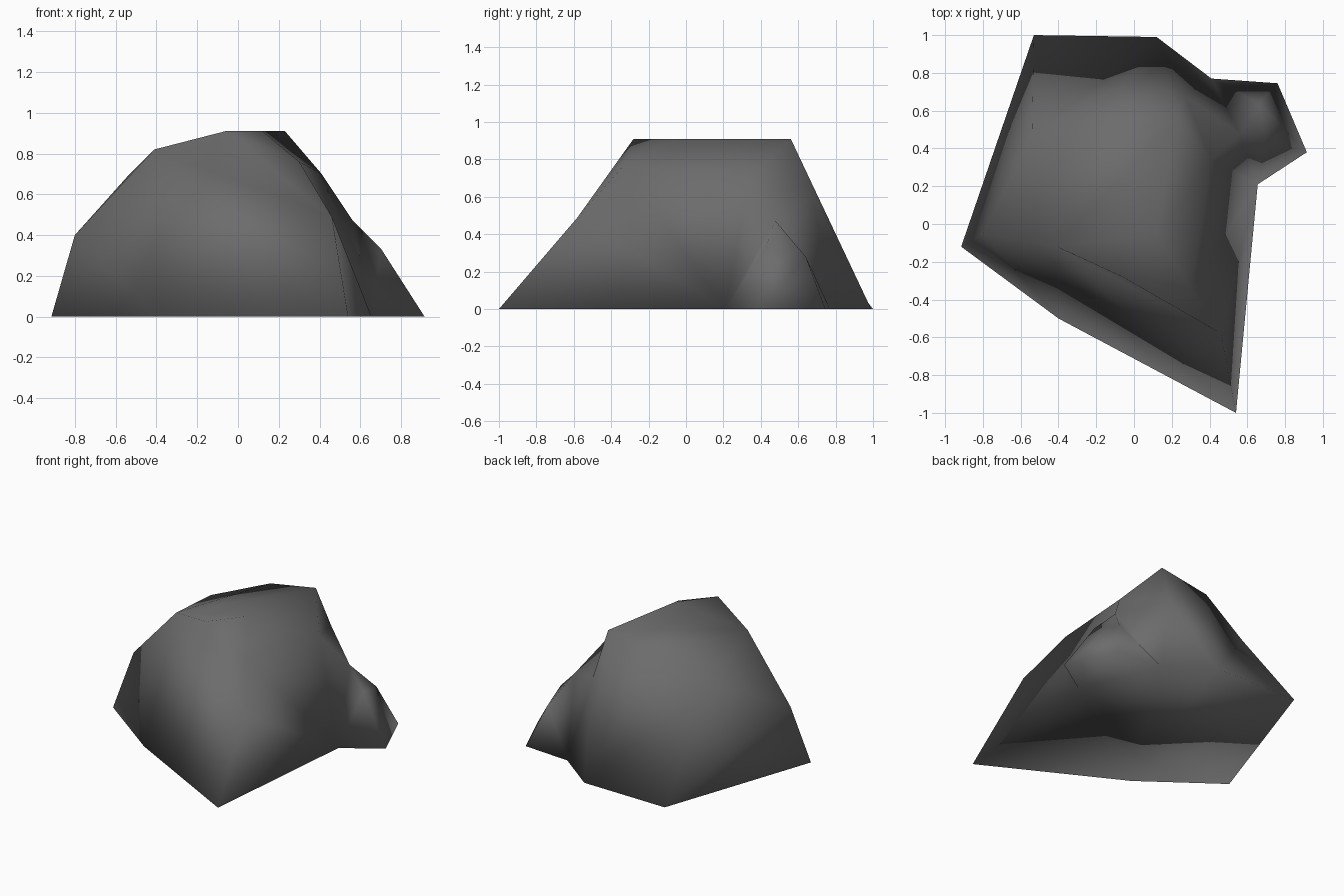
import bpy, bmesh

if "Cube" in bpy.data.objects:
    bpy.data.objects.remove(bpy.data.objects["Cube"])

# Rock outline on the ground, one point per corner
base = [(-.53, 1), (.12, .99), (.41, .77), (.76, .745), (.915, .38),
        (.655, .21), (.54, -1), (-.4, -.5), (-.915, -.12)]

# Upper corners of the rock
points = {
    # left side
    "left_low": (-.8, -.05, .4), "left_mid": (-.41, -.12, .82), "left_back": (-.54, .46, .69),
    # crown
    "back_left": (-.14, .57, .84), "back": (.23, .56, .91),
    "mid": (.12, -.05, .91), "front": (-.06, -.28, .91),
    # front ridge and right side
    "ridge_top": (.3, -.34, .76), "ridge_low": (.46, -.58, .49),
    "right": (.41, .34, .7), "back_right": (.27, .68, .6),
    # side bump
    "bump_root": (.56, .475, .475), "bump_tip": (.7, .43, .335), "bump_back": (.66, .64, .28),
}

# Facets: numbers are ground corners, names are upper corners
left_wall = ["8 0 left_low", "0 left_back left_low", "left_low left_back left_mid",
             "8 left_low 7", "7 left_low left_mid"]
back_wall = ["0 1 left_back", "1 back_left left_back", "1 back_right back",
             "1 back back_left", "1 2 back_right"]
crown = ["left_back back_left left_mid", "left_mid back_left back", "left_mid back mid",
         "left_mid mid front", "front mid ridge_top", "mid right ridge_top",
         "mid back right", "back back_right right"]
front_wall = ["7 left_mid 6", "left_mid ridge_low 6", "left_mid front ridge_low",
              "front ridge_top ridge_low"]
right_wall = ["6 ridge_low 5", "ridge_low ridge_top 5", "ridge_top right 5",
              "5 right bump_root", "right back_right bump_root"]
bump = ["2 bump_root back_right", "2 bump_back bump_root", "2 3 bump_back", "3 4 bump_back",
        "4 bump_tip bump_back", "bump_tip bump_root bump_back", "4 5 bump_tip",
        "5 bump_root bump_tip"]

bm = bmesh.new()
ground = [bm.verts.new((x, y, 0)) for x, y in base]
v = {str(i): g for i, g in enumerate(ground)}
v.update({name: bm.verts.new(p) for name, p in points.items()})
for facet in left_wall + back_wall + crown + front_wall + right_wall + bump:
    bm.faces.new([v[k] for k in facet.split()])

# Flat underside, closed so the shading runs around the rim
underside = bm.faces.new(ground)
underside.normal_update()
bmesh.ops.triangulate(bm, faces=[underside])
bmesh.ops.recalc_face_normals(bm, faces=bm.faces)
for f in bm.faces:
    f.smooth = True

mesh = bpy.data.meshes.new("rock")
bm.to_mesh(mesh)
bm.free()
rock = bpy.data.objects.new("rock", mesh)
bpy.context.collection.objects.link(rock)

grey = bpy.data.materials.new("dark grey stone")
grey.diffuse_color = (.15, .15, .15, 1)
grey.use_nodes = True
grey.node_tree.nodes["Principled BSDF"].inputs["Base Color"].default_value = grey.diffuse_color
mesh.materials.append(grey)
